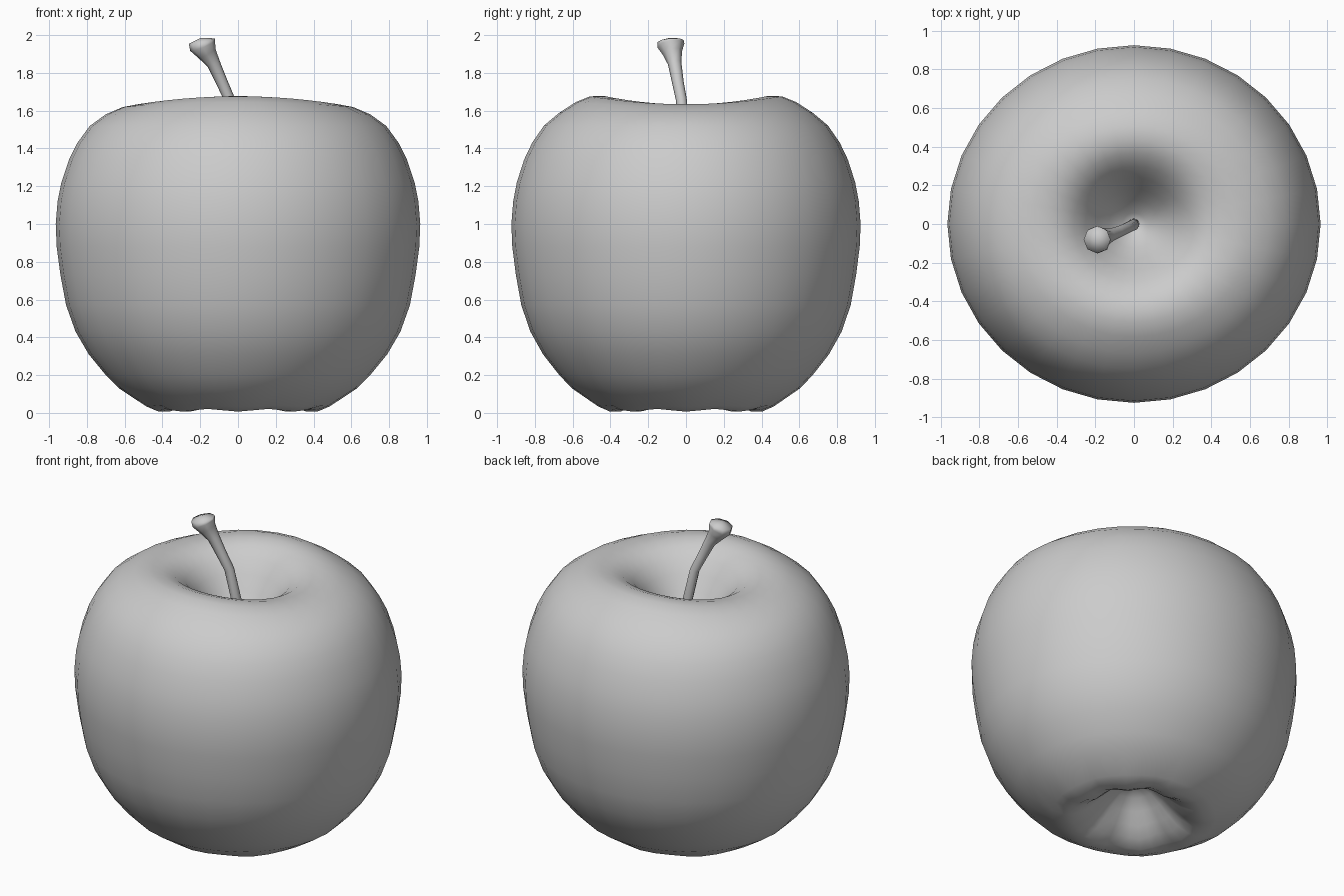
import bpy, bmesh
from math import cos, sin, tau, exp
from mathutils import Vector

if "Cube" in bpy.data.objects:
    bpy.data.objects.remove(bpy.data.objects["Cube"])


def loft(name, rings, start, end):
    """Skin closed rings of points, closing both ends on a single point."""
    bm = bmesh.new()
    rows = [[bm.verts.new(p) for p in ring] for ring in rings]
    n = len(rows[0])
    for a, b in zip(rows, rows[1:]):
        for i in range(n):
            j = (i + 1) % n
            bm.faces.new((a[i], a[j], b[j], b[i]))
    first, last = bm.verts.new(start), bm.verts.new(end)
    for i in range(n):
        j = (i + 1) % n
        bm.faces.new((first, rows[0][j], rows[0][i]))
        bm.faces.new((last, rows[-1][i], rows[-1][j]))
    bmesh.ops.recalc_face_normals(bm, faces=bm.faces)
    mesh = bpy.data.meshes.new(name)
    bm.to_mesh(mesh)
    bm.free()
    mesh.shade_smooth()
    obj = bpy.data.objects.new(name, mesh)
    bpy.context.collection.objects.link(obj)
    return obj


# Apple body: profile (radius, height) from the calyx pit, round the flesh, into the stem pit
profile = [(.05, .24), (.11, .215), (.17, .16), (.23, .10), (.29, .05), (.36, .018),
           (.42, .014), (.485, .037), (.63, .13), (.70, .20), (.79, .31), (.86, .43),
           (.91, .57), (.94, .73), (.96, .88), (.965, 1.0), (.955, 1.12), (.935, 1.22),
           (.895, 1.34), (.85, 1.43), (.785, 1.52), (.70, 1.585), (.61, 1.632),
           (.53, 1.655), (.45, 1.655), (.38, 1.635), (.31, 1.585), (.25, 1.515),
           (.19, 1.43), (.13, 1.35), (.06, 1.28)]
SEGMENTS = 32
rings = []
for r, z in profile:
    ring = []
    for i in range(SEGMENTS):
        a = tau * i / SEGMENTS
        # front and back of the top rim sit higher than its sides
        rim = -.023 * cos(2 * a) * exp(-((r - .48) / .17) ** 2) if z > 1.2 else 0
        # eight soft pleats round the calyx
        pleat = -.012 * cos(8 * a) * exp(-((r - .32) / .14) ** 2) if z < .3 else 0
        ring.append((r * cos(a), r * .958 * sin(a), z + rim + pleat))
    rings.append(ring)
loft("apple_body", rings, (0, 0, .245), (0, 0, 1.25))

# Stem: bent tapering tube flaring to a slanted knob
path = [(0, 0, 1.2, .03), (-.004, -.005, 1.45, .03), (-.045, -.025, 1.66, .029),
        (-.085, -.043, 1.75, .031), (-.13, -.06, 1.85, .036), (-.165, -.072, 1.905, .052),
        (-.187, -.08, 1.945, .072), (-.192, -.082, 1.968, .07)]
points = [Vector(p[:3]) for p in path]
rings = []
for k, p in enumerate(points):
    direction = points[min(k + 1, len(points) - 1)] - points[max(k - 1, 0)]
    turn = Vector((0, 0, 1)).rotation_difference(direction)
    r = path[k][3]
    rings.append([p + turn @ Vector((r * cos(tau * i / 8), r * sin(tau * i / 8), 0))
                  for i in range(8)])
loft("stem", rings, points[0], points[-1] + Vector((-.004, -.002, .018)))
